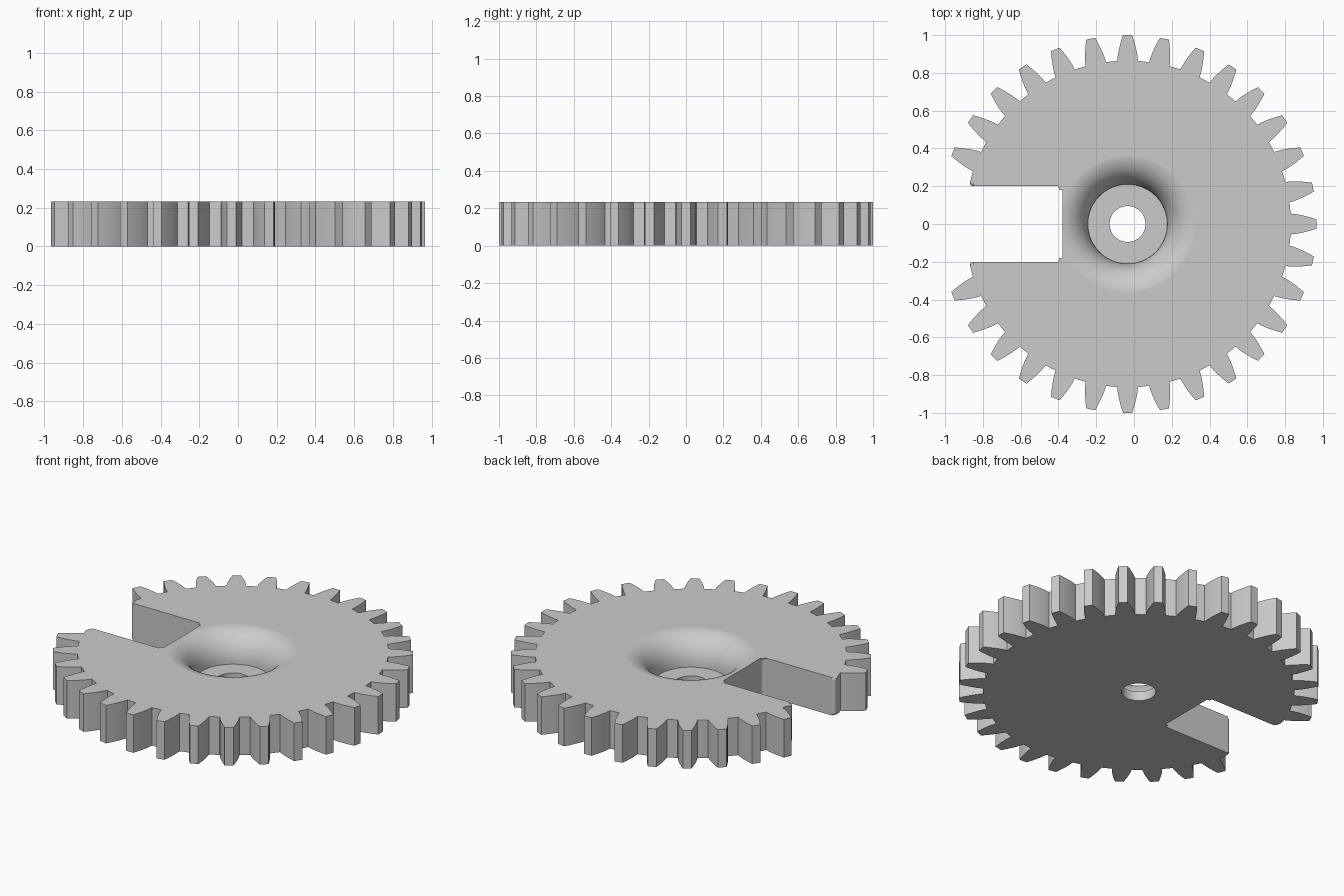
import bpy, bmesh
from math import sin, cos, pi, radians
from mathutils import Vector, Matrix

HEIGHT = 0.233
CENTRE = Vector((-0.034, 0, 0))
STEP = 360 / 32            # angle between teeth
NOTCH_X, NOTCH_Y, FILLET = -0.345, 0.2, 0.02

cube = bpy.data.objects.get("Cube")
if cube:
    bpy.data.objects.remove(cube, do_unlink=True)

grey = bpy.data.materials.new("light_grey")
grey.use_nodes = True
grey.diffuse_color = (0.6, 0.6, 0.6, 1)
grey.node_tree.nodes["Principled BSDF"].inputs["Base Color"].default_value = (0.6, 0.6, 0.6, 1)


def add_object(name, bm):
    bmesh.ops.recalc_face_normals(bm, faces=bm.faces[:])
    mesh = bpy.data.meshes.new(name)
    bm.to_mesh(mesh)
    bm.free()
    mesh.materials.append(grey)
    obj = bpy.data.objects.new(name, mesh)
    obj.location = CENTRE
    bpy.context.collection.objects.link(obj)
    return obj


def arc(cx, cy, start, end, rx, ry, steps):
    angles = [radians(start + (end - start) * i / steps) for i in range(steps + 1)]
    return [Vector((cx + rx * cos(a), cy + ry * sin(a), 0)) for a in angles]


# Gear outline: curved teeth all round, except where the notch opens
flank = [(0.863, 0.055), (0.885, 0.053), (0.91, 0.049),
         (0.94, 0.042), (0.97, 0.034), (1.0, 0.024)]
tooth = [Vector((r, -w, 0)) for r, w in flank] + [Vector((r, w, 0)) for r, w in reversed(flank)]
outline = []
for i in range(-14, 15):
    turn = Matrix.Rotation(radians(i * STEP), 3, 'Z')
    outline += [turn @ p for p in tooth]

# Notch outline with rounded corners, mirrored to the other side
side = arc(-0.835 + FILLET, NOTCH_Y + FILLET, 180, 270, FILLET, FILLET, 5)
side += arc(NOTCH_X - FILLET, NOTCH_Y - FILLET, 90, 0, FILLET, FILLET, 5)
notch = side + [Vector((p.x, -p.y, 0)) for p in reversed(side)]

# Solid gear body
bm = bmesh.new()
bottom = [bm.verts.new(p) for p in outline + notch]
top = [bm.verts.new(v.co + Vector((0, 0, HEIGHT))) for v in bottom]
bm.faces.new(list(reversed(bottom)))
bm.faces.new(top)
count = len(bottom)
for i in range(count):
    j = (i + 1) % count
    bm.faces.new((bottom[i], bottom[j], top[j], top[i]))

# Rounded rims along the notch, top and bottom
first = len(outline)
rims = [bm.edges.get((ring[i], ring[i + 1]))
        for ring in (bottom, top) for i in range(first, count - 1)]
bmesh.ops.bevel(bm, geom=rims, offset=0.015, segments=3, profile=0.5, affect='EDGES')
gear = add_object("gear_wheel", bm)

# Cutter: flared hub recess with a flat floor and a through hole
floor, floor_r, flare = 0.057, 0.21, 0.16
profile = [(0, -0.1), (0.095, -0.1), (0.095, floor)]
profile += [(p.x, p.y) for p in arc(floor_r + flare, floor, 180, 90, flare, HEIGHT - floor + 0.0005, 14)]
profile += [(floor_r + flare, HEIGHT + 0.1), (0, HEIGHT + 0.1)]
bm = bmesh.new()
verts = [bm.verts.new((r, 0, z)) for r, z in profile]
edges = [bm.edges.new(pair) for pair in zip(verts, verts[1:])]
bmesh.ops.spin(bm, geom=verts + edges, cent=(0, 0, 0), axis=(0, 0, 1),
               angle=2 * pi, steps=64, use_merge=True)
bmesh.ops.remove_doubles(bm, verts=bm.verts[:], dist=0.0001)
cutter = add_object("hub_recess_cutter", bm)

bpy.ops.object.select_all(action='DESELECT')
bpy.context.view_layer.objects.active = gear
gear.select_set(True)
cut = gear.modifiers.new("hub_recess", 'BOOLEAN')
cut.operation, cut.solver, cut.object = 'DIFFERENCE', 'EXACT', cutter
bpy.ops.object.modifier_apply(modifier=cut.name)
bpy.data.objects.remove(cutter, do_unlink=True)

# Smooth curves, crisp edges, flat broad faces
bpy.ops.object.shade_smooth_by_angle(angle=radians(30))
weighted = gear.modifiers.new("weighted_normals", 'WEIGHTED_NORMAL')
weighted.keep_sharp = True
